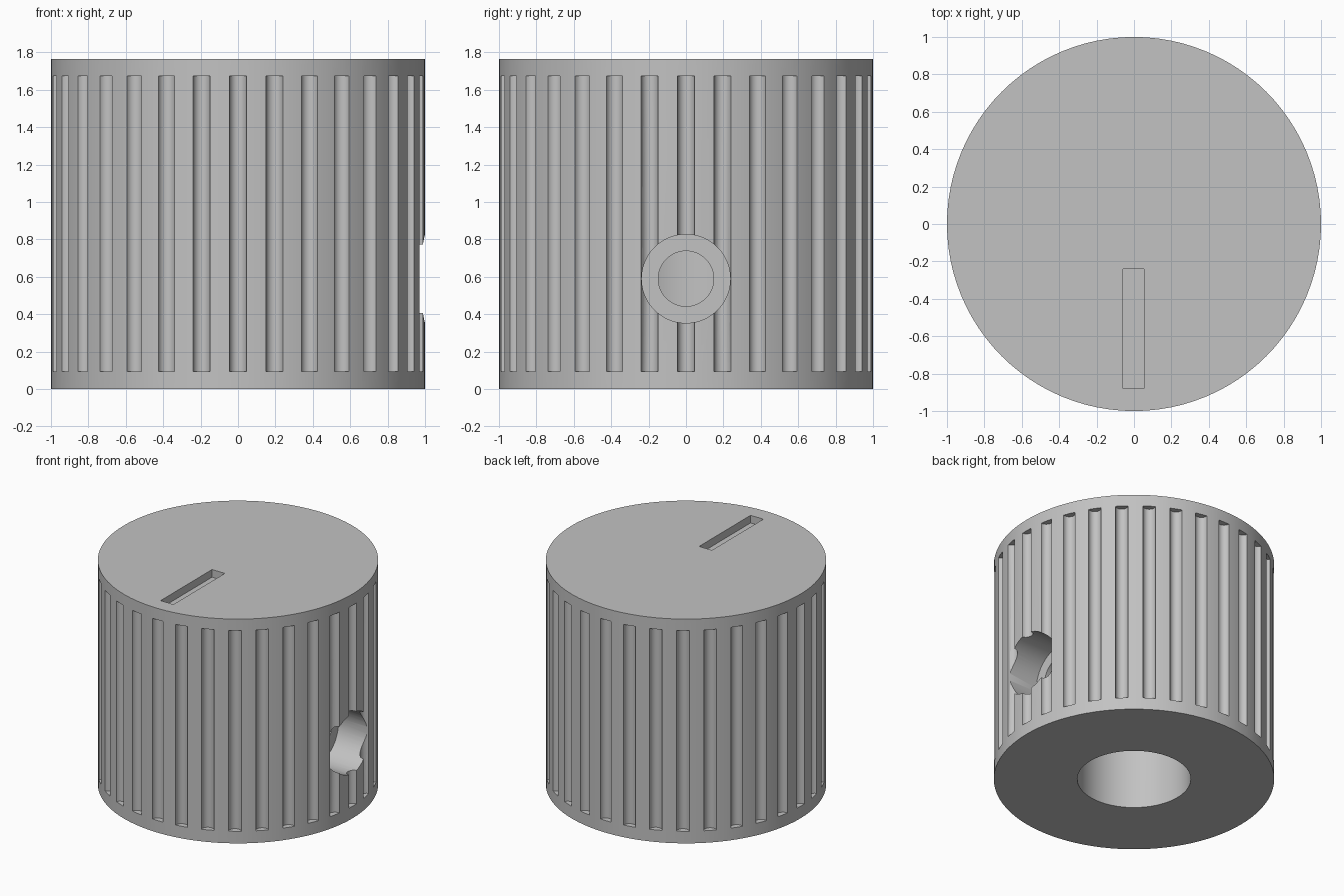
import bpy
import bmesh
from math import cos, sin, tau, radians
from mathutils import Matrix

if "Cube" in bpy.data.objects:
    bpy.data.objects.remove(bpy.data.objects["Cube"])

HEIGHT = 1.765
GROOVES = 32
SCREW_Z = 0.59

grey = bpy.data.materials.new("plain grey")
grey.use_nodes = True
grey.diffuse_color = (0.54, 0.54, 0.54, 1)
grey.node_tree.nodes["Principled BSDF"].inputs["Base Color"].default_value = grey.diffuse_color


def add_cylinder(bm, radius, low, high, sides, place=Matrix()):
    """Cylinder along local z between low and high."""
    bmesh.ops.create_cone(
        bm, cap_ends=True, segments=sides, radius1=radius, radius2=radius,
        depth=high - low,
        matrix=place @ Matrix.Translation((0, 0, (low + high) / 2)))


def make_object(name, bm):
    mesh = bpy.data.meshes.new(name)
    bm.to_mesh(mesh)
    bm.free()
    mesh.materials.append(grey)
    obj = bpy.data.objects.new(name, mesh)
    bpy.context.collection.objects.link(obj)
    return obj


def cut(body, name, bm):
    """Subtract a helper shape from the body and discard it."""
    cutter = make_object(name, bm)
    cutter.hide_render = True
    mod = body.modifiers.new(name, "BOOLEAN")
    mod.operation = "DIFFERENCE"
    mod.solver = "EXACT"
    mod.object = cutter
    bpy.context.view_layer.objects.active = body
    bpy.ops.object.modifier_apply(modifier=mod.name)
    bpy.data.objects.remove(cutter)


# Knob body
bm = bmesh.new()
add_cylinder(bm, 1, 0, HEIGHT, 96)
knob = make_object("knob_body", bm)

# Grip grooves around the side
bm = bmesh.new()
for i in range(GROOVES):
    a = tau * i / GROOVES
    place = Matrix.Translation((cos(a), sin(a), 0)) @ Matrix.Rotation(a, 4, "Z")
    add_cylinder(bm, 0.046, 0.095, 1.675, 20, place)
cut(knob, "grip_grooves", bm)

# Shaft bore from below
bm = bmesh.new()
add_cylinder(bm, 0.405, -0.1, 1.2, 64)
cut(knob, "shaft_bore", bm)

# Set screw hole and its wider recess on the left side
sideways = Matrix.Translation((0, 0, SCREW_Z)) @ Matrix.Rotation(radians(90), 4, "Y")
for name, radius, start in (("screw_recess", 0.237, 0.71), ("screw_hole", 0.148, 0.2)):
    bm = bmesh.new()
    add_cylinder(bm, radius, start, 1.2, 48, sideways)
    cut(knob, name, bm)

# Pointer slot in the top
bm = bmesh.new()
bmesh.ops.create_cube(
    bm, size=1,
    matrix=Matrix.Translation((-0.002, -0.56, HEIGHT)) @ Matrix.Diagonal((0.112, 0.64, 0.12, 1)))
cut(knob, "pointer_slot", bm)

# Smooth round walls, crisp rims
bpy.ops.object.select_all(action="DESELECT")
knob.select_set(True)
bpy.context.view_layer.objects.active = knob
bpy.ops.object.shade_smooth_by_angle(angle=radians(30))
